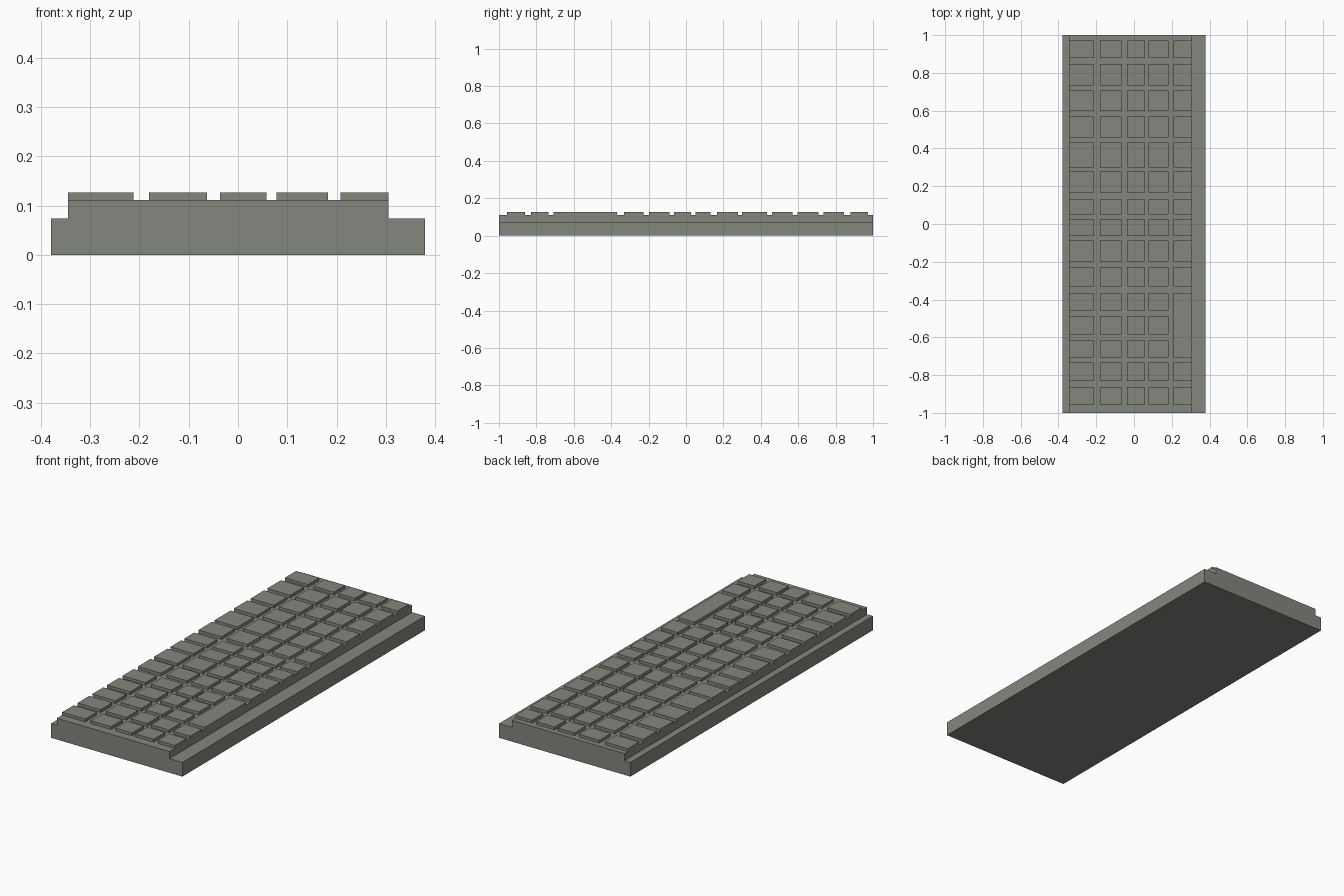
import bpy, bmesh

if "Cube" in bpy.data.objects:
    bpy.data.objects.remove(bpy.data.objects["Cube"])

# One flat grey-green colour
grey = bpy.data.materials.new("warm_grey")
grey.diffuse_color = (0.23, 0.24, 0.21, 1)
grey.use_nodes = True
grey.node_tree.nodes["Principled BSDF"].inputs["Base Color"].default_value = grey.diffuse_color


def finish(name, bm):
    bmesh.ops.recalc_face_normals(bm, faces=bm.faces)
    mesh = bpy.data.meshes.new(name)
    bm.to_mesh(mesh)
    bm.free()
    mesh.materials.append(grey)
    obj = bpy.data.objects.new(name, mesh)
    bpy.context.collection.objects.link(obj)
    return obj


def add_box(bm, x, y, z):
    verts = bmesh.ops.create_cube(bm, size=1)["verts"]
    for v in verts:
        v.co = [lo_hi[0] if c < 0 else lo_hi[1] for c, lo_hi in zip(v.co, (x, y, z))]


BASE, DECK, TOP = 0.074, 0.111, 0.126

# Body: stepped cross-section extruded along the length
profile = [(-0.379, 0), (0.379, 0), (0.379, BASE), (0.305, BASE),
           (0.305, DECK), (-0.345, DECK), (-0.345, BASE), (-0.379, BASE)]
bm = bmesh.new()
face = bm.faces.new([bm.verts.new((x, -1, z)) for x, z in profile])
ext = bmesh.ops.extrude_face_region(bm, geom=[face])["geom"]
bmesh.ops.translate(bm, vec=(0, 2, 0),
                    verts=[g for g in ext if isinstance(g, bmesh.types.BMVert)])
finish("keyboard_body", bm)

# Keys: five columns by fifteen rows
columns = [(-0.345, -0.212), (-0.181, -0.063), (-0.037, 0.058),
           (0.078, 0.183), (0.208, 0.305)]
rows = [(0.88, 0.972), (0.734, 0.846), (0.597, 0.708), (0.459, 0.57),
        (0.30, 0.432), (0.167, 0.278), (0.05, 0.13), (-0.064, 0.026),
        (-0.199, -0.088), (-0.331, -0.228), (-0.459, -0.368),
        (-0.586, -0.488), (-0.708, -0.618), (-0.83, -0.734), (-0.957, -0.862)]
long_key_rows = (10, 11, 12)

for c, x in enumerate(columns):
    bm = bmesh.new()
    for r, y in enumerate(rows):
        if c == 4 and r in long_key_rows:
            continue
        add_box(bm, x, y, (DECK, TOP))
    finish(f"key_column_{c + 1}", bm)

# Long key replacing three keys of the last column
bm = bmesh.new()
add_box(bm, columns[4], (rows[12][0], rows[10][1]), (DECK, TOP))
finish("long_key", bm)
